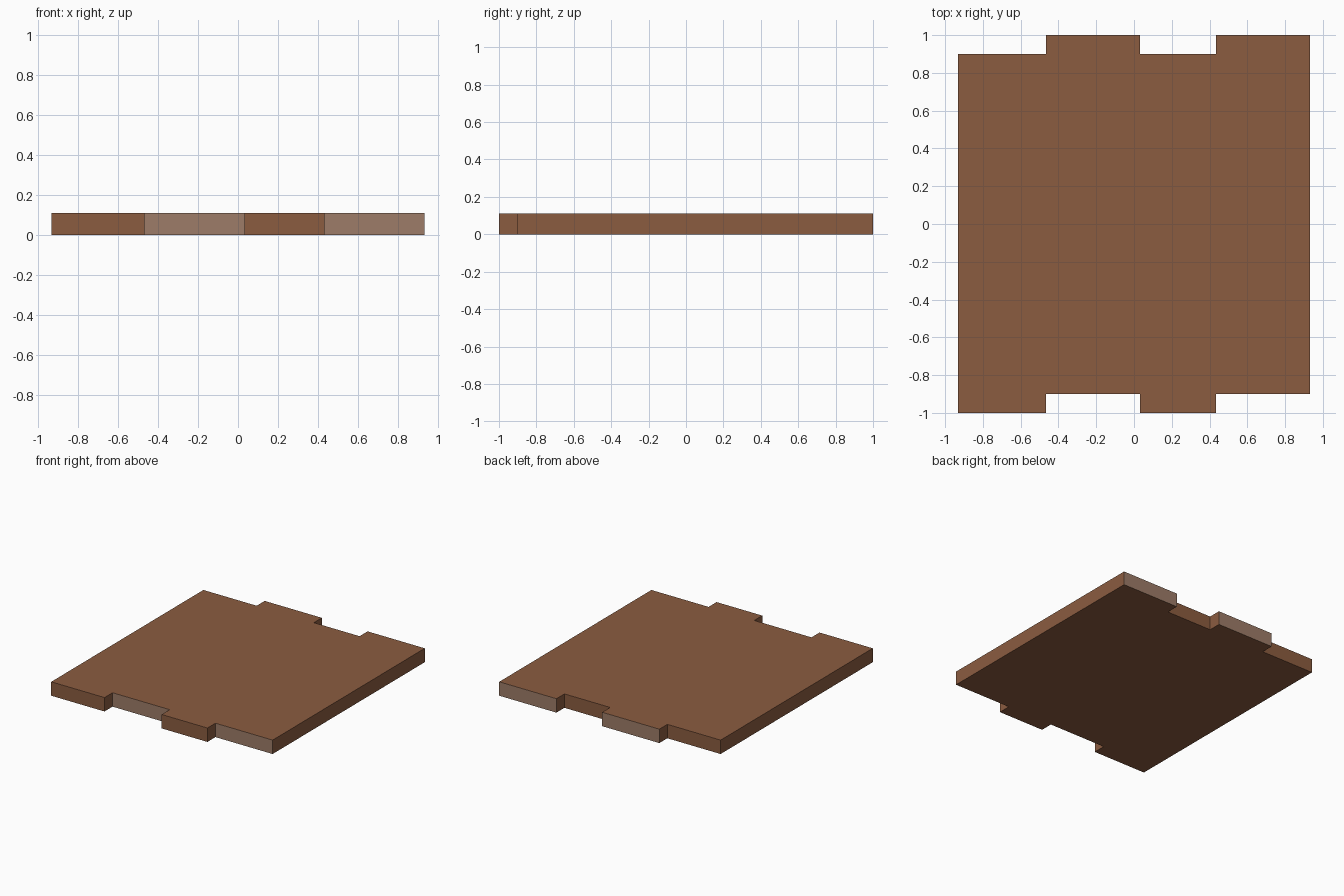
import bpy, bmesh

if "Cube" in bpy.data.objects:
    bpy.data.objects.remove(bpy.data.objects["Cube"])

HEIGHT = 0.11
SHIFT = 0.05                                      # planks alternate forward / back
EDGES = [-0.933, -0.467, 0.033, 0.433, 0.933]     # plank boundaries along x


def material(name, rgb):
    m = bpy.data.materials.new(name)
    m.diffuse_color = (*rgb, 1.0)
    m.use_nodes = True
    m.node_tree.nodes["Principled BSDF"].inputs["Base Color"].default_value = m.diffuse_color
    return m


# Outline: front ends left to right, then back ends right to left
front, back = [], []
for i, (x0, x1) in enumerate(zip(EDGES, EDGES[1:])):
    s = -SHIFT if i % 2 == 0 else SHIFT
    front += [(x0, s - 0.95), (x1, s - 0.95)]
    back += [(x0, s + 0.95), (x1, s + 0.95)]
outline = front + back[::-1]

# Extrude the staggered outline into a slab
bm = bmesh.new()
base = bm.faces.new([bm.verts.new((x, y, 0)) for x, y in outline])
top = bmesh.ops.extrude_face_region(bm, geom=[base], use_keep_orig=True)
bmesh.ops.translate(bm, vec=(0, 0, HEIGHT),
                    verts=[g for g in top["geom"] if isinstance(g, bmesh.types.BMVert)])
bmesh.ops.recalc_face_normals(bm, faces=bm.faces)

# Pale cut ends on the planks that are shifted back
for f in bm.faces:
    x = f.calc_center_median().x
    plank = sum(x > e for e in EDGES[1:-1])
    if abs(f.normal.y) > 0.9 and plank % 2 == 1:
        f.material_index = 1

mesh = bpy.data.meshes.new("plank_floor")
bm.to_mesh(mesh)
bm.free()
mesh.materials.append(material("brown wood", (0.258, 0.107, 0.051)))
mesh.materials.append(material("pale cut wood", (0.337, 0.202, 0.138)))
bpy.context.collection.objects.link(bpy.data.objects.new("plank_floor", mesh))
